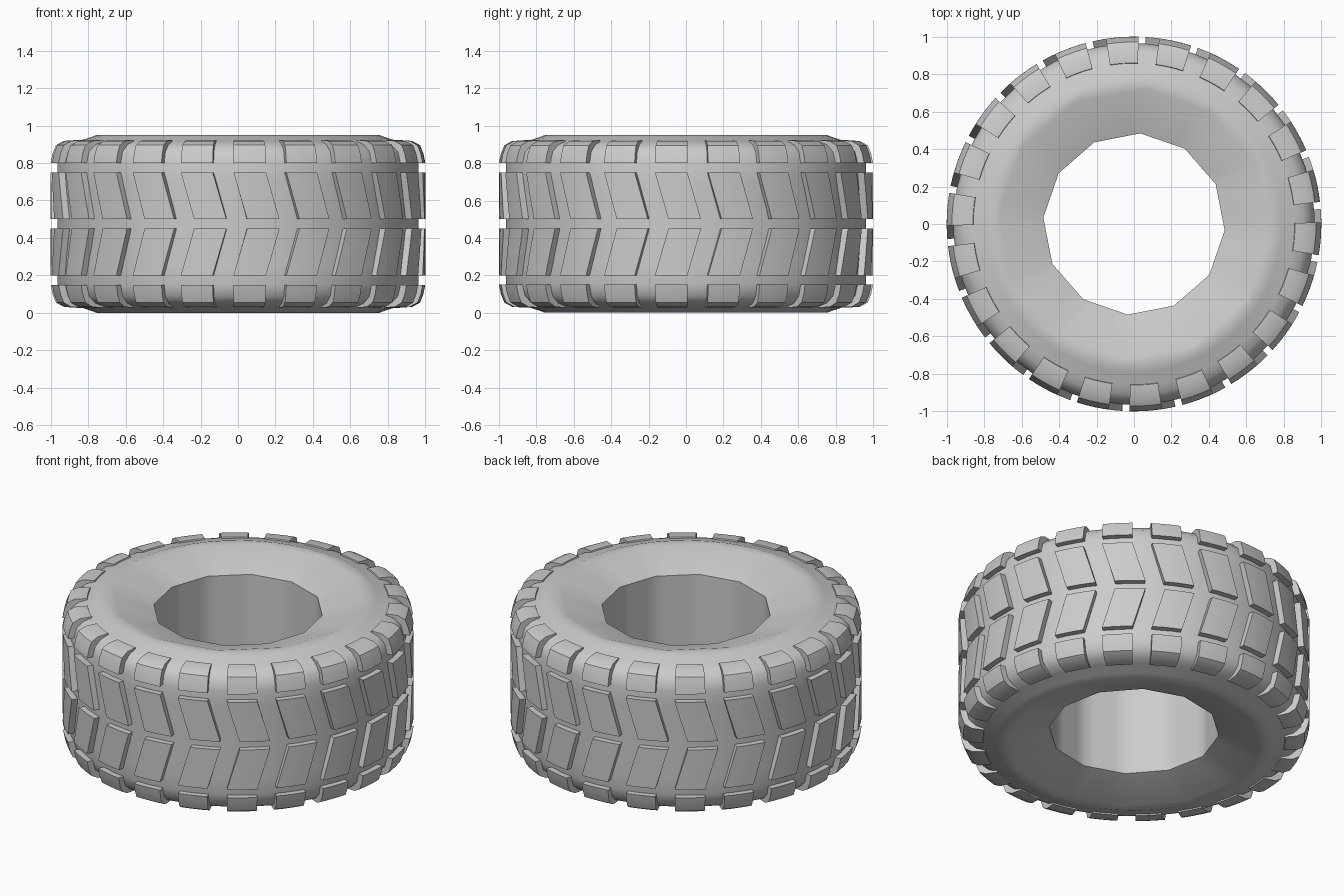
import bpy, bmesh
from math import sin, cos, pi, radians

if "Cube" in bpy.data.objects:
    bpy.data.objects.remove(bpy.data.objects["Cube"])

H = 0.95          # tyre width, lying on its side
BLOCKS = 22       # tread blocks per row
STEP = 2 * pi / BLOCKS


def polar(r, a, z):
    return (r * sin(a), -r * cos(a), z)


def finish(bm, name, angle=35):
    bmesh.ops.recalc_face_normals(bm, faces=bm.faces)
    me = bpy.data.meshes.new(name)
    bm.to_mesh(me)
    bm.free()
    ob = bpy.data.objects.new(name, me)
    bpy.context.collection.objects.link(ob)
    bpy.ops.object.select_all(action='DESELECT')
    ob.select_set(True)
    bpy.context.view_layer.objects.active = ob
    bpy.ops.object.shade_smooth_by_angle(angle=radians(angle))
    return ob


# Tyre body: half profile (radius, z, coarse side count or 0 for round), mirrored in z
half = [(0.965, 0.70, 0), (0.965, 0.80, 0), (0.95, 0.86, 0), (0.91, 0.898, 0),
        (0.86, 0.915, 0), (0.79, 0.937, 0), (0.755, 0.95, 0), (0.725, 0.945, 12),
        (0.485, 0.865, 12)]
profile = half + [(r, H - z, n) for r, z, n in reversed(half)]
SEG = 48
bm = bmesh.new()
rings = []
for r, z, n in profile:
    ring = []
    for i in range(SEG):
        a = 2 * pi * i / SEG
        rr = r
        if n:  # coarse polygon rim
            rr = r * cos(pi / n) / cos(a % (2 * pi / n) - pi / n)
        ring.append(bm.verts.new(polar(rr, a + radians(-4), z)))
    rings.append(ring)
for k in range(len(rings)):
    p, q = rings[k], rings[(k + 1) % len(rings)]
    for i in range(SEG):
        j = (i + 1) % SEG
        bm.faces.new((p[i], p[j], q[j], q[i]))
finish(bm, "tyre_body", 40)


def tread_row(name, section, mirrored):
    """Closed blocks around the tyre; section rows are (outer r, z, inner r, inner z, shift)."""
    bm = bmesh.new()
    cols = 4
    width = radians(10)
    for b in range(BLOCKS):
        a0 = b * STEP + radians(-1.4)
        outer, inner = [], []
        for r, z, ri, zi, shift in section:
            if mirrored:
                z, zi = H - z, H - zi
            angs = [a0 + radians(shift) + width * c / (cols - 1) for c in range(cols)]
            outer.append([bm.verts.new(polar(r, a, z)) for a in angs])
            inner.append([bm.verts.new(polar(ri, a, zi)) for a in angs])
        last = len(section) - 1
        for k in range(last):
            for grid in (outer, inner):
                for c in range(cols - 1):
                    bm.faces.new((grid[k][c], grid[k][c + 1], grid[k + 1][c + 1], grid[k + 1][c]))
            for c in (0, cols - 1):
                bm.faces.new((outer[k][c], outer[k + 1][c], inner[k + 1][c], inner[k][c]))
        for k in (0, last):
            for c in range(cols - 1):
                bm.faces.new((outer[k][c], outer[k][c + 1], inner[k][c + 1], inner[k][c]))
    finish(bm, name)


# Slanted centre blocks and rounded shoulder blocks
chevron = [(1.0, 0.50, 0.94, 0.50, 4.2), (1.0, 0.625, 0.94, 0.625, 2.1),
           (1.0, 0.75, 0.94, 0.75, 0)]
shoulder = [(1.0, 0.80, 0.93, 0.80, 0), (0.99, 0.85, 0.92, 0.83, 0),
            (0.972, 0.895, 0.90, 0.86, 0), (0.93, 0.918, 0.88, 0.88, 0),
            (0.86, 0.923, 0.85, 0.89, 0)]
for side, mir in (("upper", False), ("lower", True)):
    tread_row(side + "_chevron_blocks", chevron, mir)
    tread_row(side + "_shoulder_blocks", shoulder, mir)
